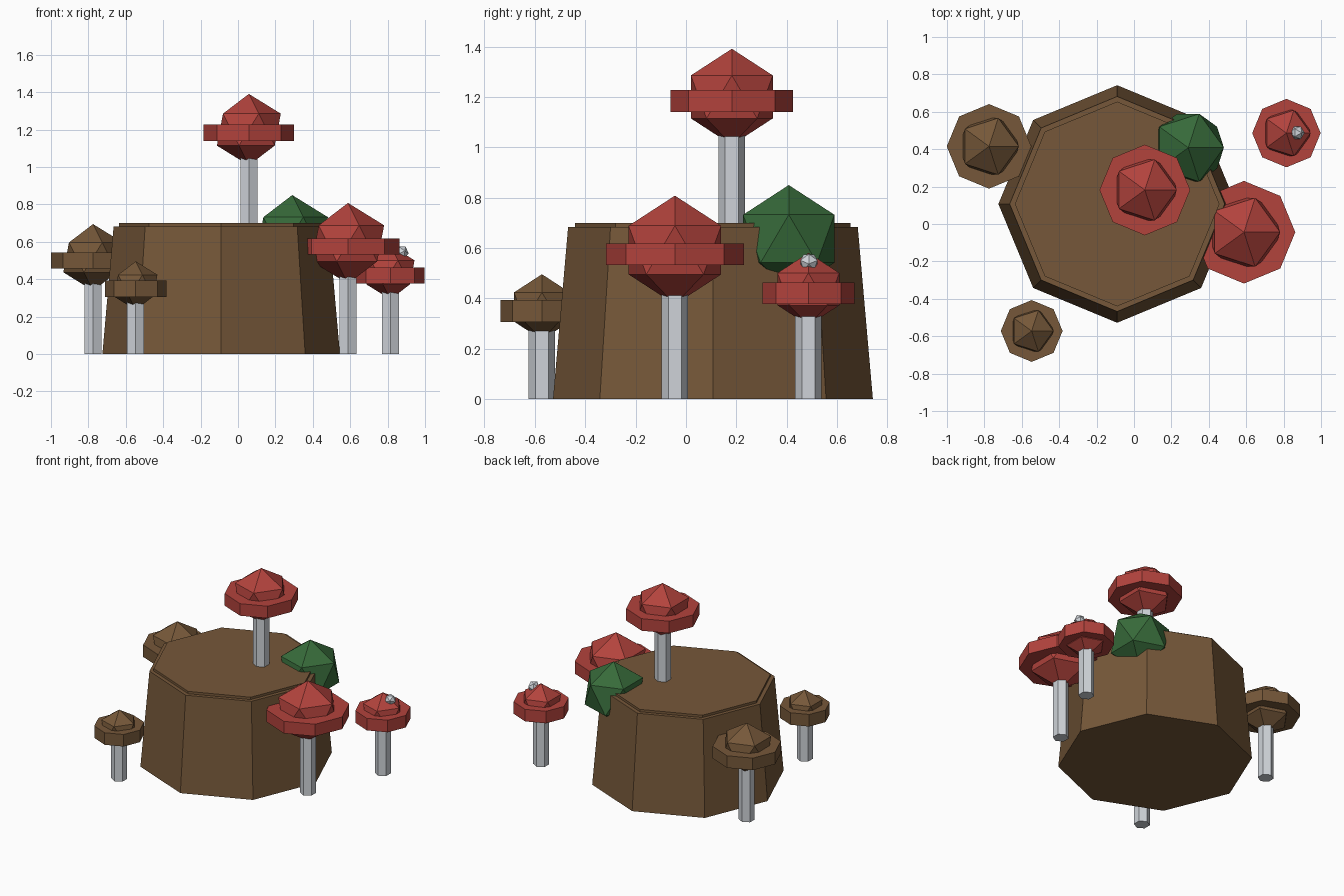
import bpy, bmesh, math
from mathutils import Matrix

cube = bpy.data.objects.get("Cube")
if cube:
    bpy.data.objects.remove(cube, do_unlink=True)


def material(name, rgb):
    m = bpy.data.materials.new(name)
    m.use_nodes = True
    m.diffuse_color = (*rgb, 1)
    m.node_tree.nodes["Principled BSDF"].inputs["Base Color"].default_value = (*rgb, 1)
    return m


bark = material("bark_brown", (0.18, 0.097, 0.041))
red = material("cap_red", (0.45, 0.056, 0.046))
green = material("moss_green", (0.038, 0.145, 0.042))
pale = material("stem_grey", (0.62, 0.65, 0.69))


def finish(name, bm, mat):
    mesh = bpy.data.meshes.new(name)
    bm.to_mesh(mesh)
    bm.free()
    mesh.materials.append(mat)
    obj = bpy.data.objects.new(name, mesh)
    bpy.context.collection.objects.link(obj)
    return obj


def prism(name, mat, x, y, z0, z1, sides, r0, r1=None):
    bm = bmesh.new()
    bmesh.ops.create_cone(bm, cap_ends=True, segments=sides, radius1=r0,
                          radius2=r0 if r1 is None else r1, depth=z1 - z0,
                          matrix=Matrix.Translation((x, y, (z0 + z1) / 2)))
    return finish(name, bm, mat)


def gem(name, mat, x, y, z, r):
    bm = bmesh.new()
    bmesh.ops.create_icosphere(bm, subdivisions=1, radius=r)
    obj = finish(name, bm, mat)
    obj.location = (x, y, z)
    return obj


# Tapered stump with a small raised step on top
stump = prism("stump", bark, -0.09, 0.107, 0, 0.683, 8, 0.635, 0.575)
bm = bmesh.new()
bm.from_mesh(stump.data)
top = max(bm.faces, key=lambda f: f.calc_center_median().z)
bmesh.ops.inset_region(bm, faces=[top], thickness=0.028)
raised = bmesh.ops.extrude_face_region(bm, geom=[top])["geom"]
bmesh.ops.translate(bm, vec=(0, 0, 0.017),
                    verts=[g for g in raised if isinstance(g, bmesh.types.BMVert)])
bmesh.ops.delete(bm, geom=[top], context="FACES_ONLY")
bm.to_mesh(stump.data)
bm.free()


# Mushroom: hexagonal stem, faceted cap and octagonal brim
def mushroom(name, mat, x, y, base, z, r):
    prism(name + "_stem", pale, x, y, base, z - r * 0.5, 6, 0.0525)
    gem(name + "_cap", mat, x, y, z, r)
    prism(name + "_brim", mat, x, y, z - 0.06, z + 0.027, 8, r * 1.27)


mushroom("tall_mushroom", red, 0.058, 0.182, 0.6, 1.2, 0.191)
mushroom("large_red_mushroom", red, 0.588, -0.044, 0, 0.592, 0.216)
mushroom("small_red_mushroom", red, 0.815, 0.486, 0, 0.437, 0.144)
mushroom("left_brown_mushroom", bark, -0.775, 0.415, 0, 0.517, 0.178)
mushroom("front_brown_mushroom", bark, -0.547, -0.572, 0, 0.366, 0.13)

# Moss lump on the rim of the stump
gem("moss_lump", green, 0.29, 0.408, 0.637, 0.213)

# Pale wart on the small red cap
wart = gem("cap_wart", pale, 0.873, 0.488, 0.543, 0.04)
wart.rotation_euler = (0, math.radians(35), 0)
